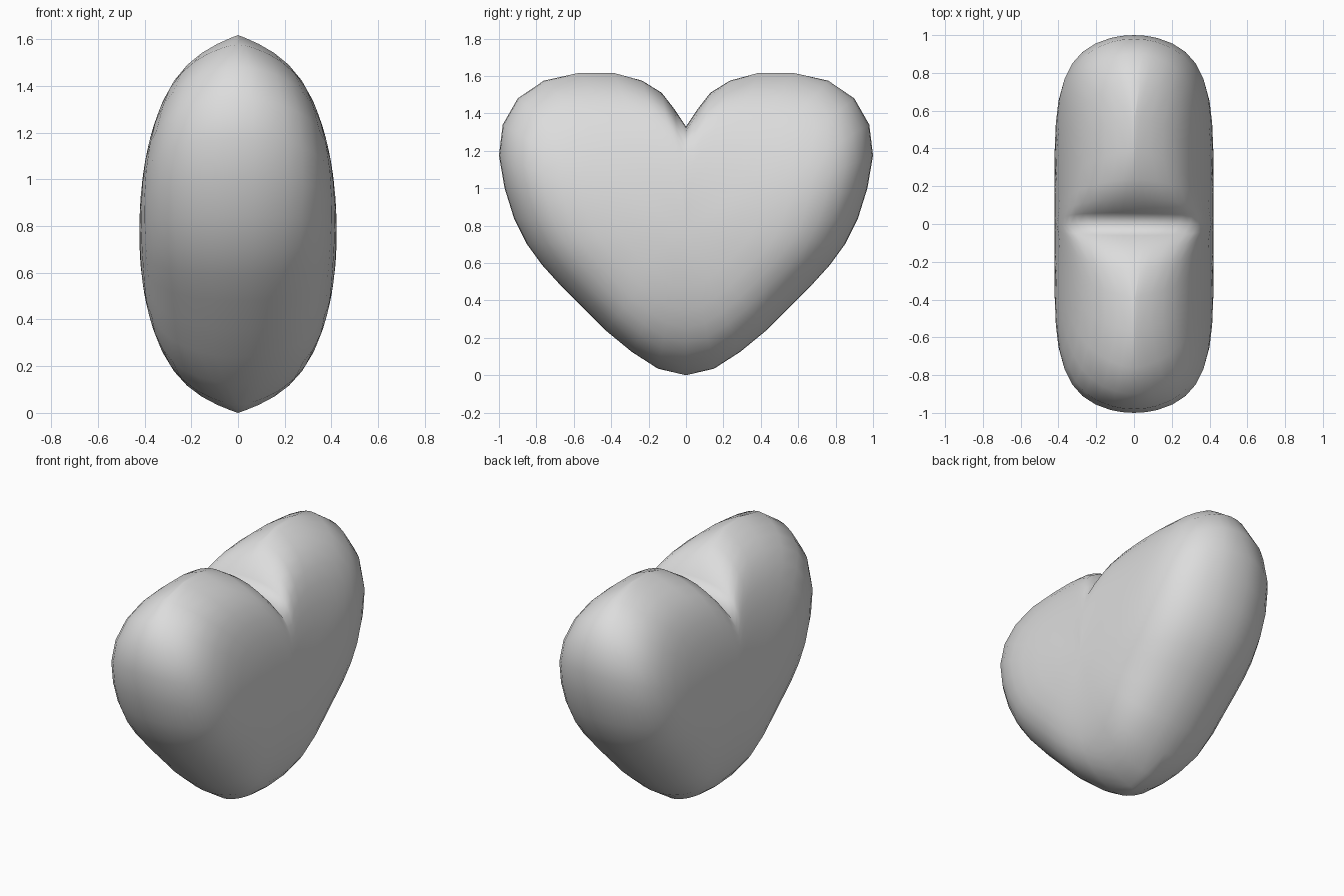
import bpy, bmesh, math

cube = bpy.data.objects.get("Cube")
if cube:
    bpy.data.objects.remove(cube, do_unlink=True)

DEPTH = 0.422       # half thickness along x
CENTRE_Z = 0.77     # height of the fullest point
TOP_Z = 1.617

# Half outline of the heart (y, z), from the bottom tip to the cleft
HALF = [(0, 0), (.15, .035), (.29, .125), (.43, .24), (.55, .36), (.67, .48),
        (.77, .59), (.85, .70), (.92, .84), (.97, 1), (1, 1.175), (.98, 1.34),
        (.9, 1.48), (.76, 1.575), (.57, TOP_Z), (.39, TOP_Z), (.235, 1.575),
        (.13, 1.51), (.06, 1.42), (0, 1.33)]
outline = HALF + [(-y, z) for y, z in HALF[-2:0:-1]]
RINGS = [.2, .4, .55, .67, .77, .85, .91, .955, .985, .996]


def dome_point(side, y, z, r):
    """Point at fraction r of the way from the middle to the outline."""
    rise = z - CENTRE_Z
    length = math.hypot(y, rise)
    across, up = y / length, rise / length
    # Oval from top to bottom
    span = TOP_Z - CENTRE_Z if rise > 0 else CENTRE_Z
    oval = math.sqrt(1 - (abs(rise) * r / span) ** 2.15)
    # Rounding towards the outline, tighter at the lobes and the cleft
    power = min(14, (6 + 3 * up) / (across ** 2 + .1))
    rounding = math.sqrt(1 - r ** power)
    return side * DEPTH * oval * rounding, y * r, CENTRE_Z + rise * r


bm = bmesh.new()
rim = [bm.verts.new((0, y, z)) for y, z in outline]
count = len(outline)

# Two domed faces that share the rim
for side in (1, -1):
    rings = [[bm.verts.new(dome_point(side, y, z, r)) for y, z in outline]
             for r in RINGS]
    rings.append(rim)
    pole = bm.verts.new((side * DEPTH, 0, CENTRE_Z))
    for i in range(count):
        j = (i + 1) % count
        bm.faces.new((pole, rings[0][i], rings[0][j]))
        for inner, outer in zip(rings, rings[1:]):
            bm.faces.new((inner[i], outer[i], outer[j], inner[j]))

bmesh.ops.recalc_face_normals(bm, faces=bm.faces)
mesh = bpy.data.meshes.new("heart")
bm.to_mesh(mesh)
bm.free()
mesh.shade_smooth()
heart = bpy.data.objects.new("heart", mesh)
bpy.context.collection.objects.link(heart)

# Plain light grey
grey = bpy.data.materials.new("light grey")
grey.use_nodes = True
colour = (.72, .72, .72, 1)
grey.diffuse_color = colour
grey.node_tree.nodes["Principled BSDF"].inputs["Base Color"].default_value = colour
mesh.materials.append(grey)
